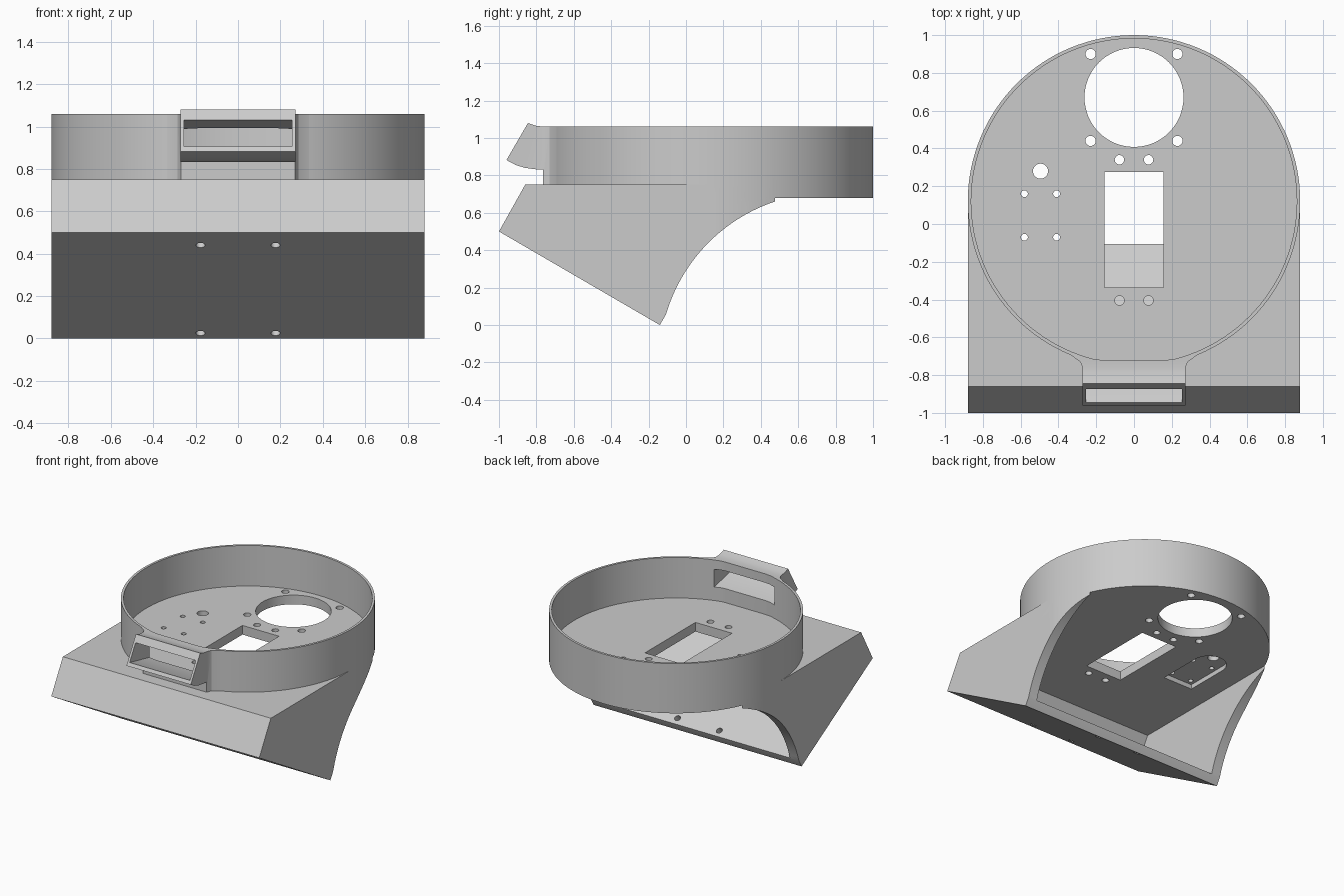
import bpy, bmesh
from math import sin, cos, pi, radians, atan2
from mathutils import Vector

cube = bpy.data.objects.get("Cube")
if cube:
    bpy.data.objects.remove(cube, do_unlink=True)

grey = bpy.data.materials.new("plain_grey")
grey.use_nodes = True
colour = (0.6, 0.6, 0.6, 1)
grey.diffuse_color = colour
grey.node_tree.nodes["Principled BSDF"].inputs["Base Color"].default_value = colour

HALF = 0.88          # outer radius and half width
RING_Y = 0.12        # centre of the round tray
FLOOR, UNDER, RIM = 0.75, 0.68, 1.06


def arc(cx, cy, r, start, end, steps):
    """Points along an arc, angles in radians."""
    angles = [start + (end - start) * i / steps for i in range(steps + 1)]
    return [(cx + r * cos(a), cy + r * sin(a)) for a in angles]


def circle(cx, cy, r, steps=32):
    return arc(cx, cy, r, 0, 2 * pi, steps)[:-1]


def prism(name, outline, low, high, axis="z"):
    """Extrude an xy outline along z, or a yz outline along x."""
    bm = bmesh.new()
    place = (lambda p: (p[0], p[1], low)) if axis == "z" else (lambda p: (low, p[0], p[1]))
    face = bm.faces.new([bm.verts.new(place(p)) for p in outline])
    grown = bmesh.ops.extrude_face_region(bm, geom=[face])["geom"]
    shift = Vector((0, 0, high - low)) if axis == "z" else Vector((high - low, 0, 0))
    bmesh.ops.translate(bm, vec=shift, verts=[v for v in grown if isinstance(v, bmesh.types.BMVert)])
    bmesh.ops.recalc_face_normals(bm, faces=bm.faces)
    mesh = bpy.data.meshes.new(name)
    bm.to_mesh(mesh)
    bm.free()
    mesh.materials.append(grey)
    obj = bpy.data.objects.new(name, mesh)
    bpy.context.collection.objects.link(obj)
    return obj


def combine(target, tool, operation):
    """Apply a boolean and discard the tool."""
    tool.hide_render = True
    mod = target.modifiers.new("shape", "BOOLEAN")
    mod.operation, mod.object, mod.solver = operation, tool, "EXACT"
    bpy.context.view_layer.objects.active = target
    bpy.ops.object.modifier_apply(modifier=mod.name)
    bpy.data.objects.remove(tool, do_unlink=True)


def cut(target, *args):
    combine(target, prism("cutter", *args), "DIFFERENCE")


# Wedge base with a concave back edge
cy, cz, r = 0.763, -0.2, 0.907
upper = atan2(0.66 - cz, 0.475 - cy)
lower = atan2(0.056 - cz, -0.107 - cy)
profile = [(-1, 0.5), (-0.86, FLOOR), (0.475, FLOOR)]
profile += arc(cy, cz, r, upper, lower, 28) + [(-0.14, 0)]
body = prism("mount_body", profile, -HALF, HALF, "x")

# Round off the back of the wedge to the tray outline
plan = [(-HALF, -1.2), (HALF, -1.2)] + arc(0, RING_Y, HALF, 0, pi, 64)
combine(body, prism("plan", plan, -0.2, 1.2), "INTERSECT")

# Hollow underside, open to the back
cavity = [(-0.9025, 0.5187), (-0.81, UNDER), (0.7, UNDER), (0.7, -0.18), (0.302, -0.18)]
cut(body, cavity, -0.805, 0.805, "x")

# Round tray, neck and angled socket
combine(body, prism("tray", circle(0, RING_Y, HALF, 128), UNDER, RIM), "UNION")
right_side = [(0.27, -0.765), (0.285, -0.73), (0.34, -0.69), (0.3, -0.6)]
neck = right_side + [(-x, y) for x, y in reversed(right_side)]
combine(body, prism("neck", neck, FLOOR - 0.02, RIM), "UNION")
socket = [(-0.69, RIM), (-0.76, RIM), (-0.80, 1.065), (-0.845, 1.08), (-0.96, 0.882),
          (-0.91, 0.855), (-0.86, 0.84), (-0.80, 0.832), (-0.69, 0.83)]
combine(body, prism("socket", socket, -0.272, 0.272, "x"), "UNION")

# Tray interior, flat where it meets the neck
flat = -0.72
inside = [(x, max(y, flat)) for x, y in circle(0, RING_Y, 0.862, 128)]
inside = [p for i, p in enumerate(inside)
          if p[1] > flat or inside[i - 1][1] > flat or inside[(i + 1) % len(inside)][1] > flat]
cut(body, inside, FLOOR, 1.2)

# Passage through the socket
passage = [(-0.995, 0.935), (-0.945, 0.905), (-0.69, 0.85), (-0.69, 0.985),
           (-0.875, 1.03), (-0.925, 1.06)]
cut(body, passage, -0.255, 0.255, "x")

# Floor openings
cut(body, [(-0.155, -0.335), (0.155, -0.335), (0.155, 0.275), (-0.155, 0.275)], 0.6, 0.9)
cut(body, circle(0, 0.67, 0.262, 64), 0.6, 0.9)
holes = [(s * 0.23, y, 0.027) for s in (-1, 1) for y in (0.44, 0.90)]
holes += [(s * 0.077, y, 0.025) for s in (-1, 1) for y in (0.34, -0.405)]
holes += [(x, y, 0.018) for x in (-0.58, -0.41) for y in (0.16, -0.07)]
holes.append((-0.495, 0.28, 0.04))
for x, y, radius in holes:
    cut(body, circle(x, y, radius, 20), 0.6, 0.9)

# Shallow round-ended pocket under the floor
pocket = [(-0.62, -0.11), (-0.37, -0.11)] + arc(-0.495, 0.23, 0.125, 0, pi, 20)
cut(body, pocket, 0.6, UNDER + 0.035)

# Screw holes square to the sloping bottom plate
for x in (-0.177, 0.177):
    for y, z in ((-0.897, 0.44), (-0.183, 0.025)):
        drill = prism("drill", circle(0, 0, 0.022, 20), -0.05, 0.1)
        drill.location = (x, y, z)
        drill.rotation_euler = (radians(-30), 0, 0)
        bpy.context.view_layer.update()
        combine(body, drill, "DIFFERENCE")

# Smooth round walls, crisp edges
bpy.ops.object.select_all(action="DESELECT")
body.select_set(True)
bpy.context.view_layer.objects.active = body
bpy.ops.object.shade_smooth_by_angle(angle=radians(25))
